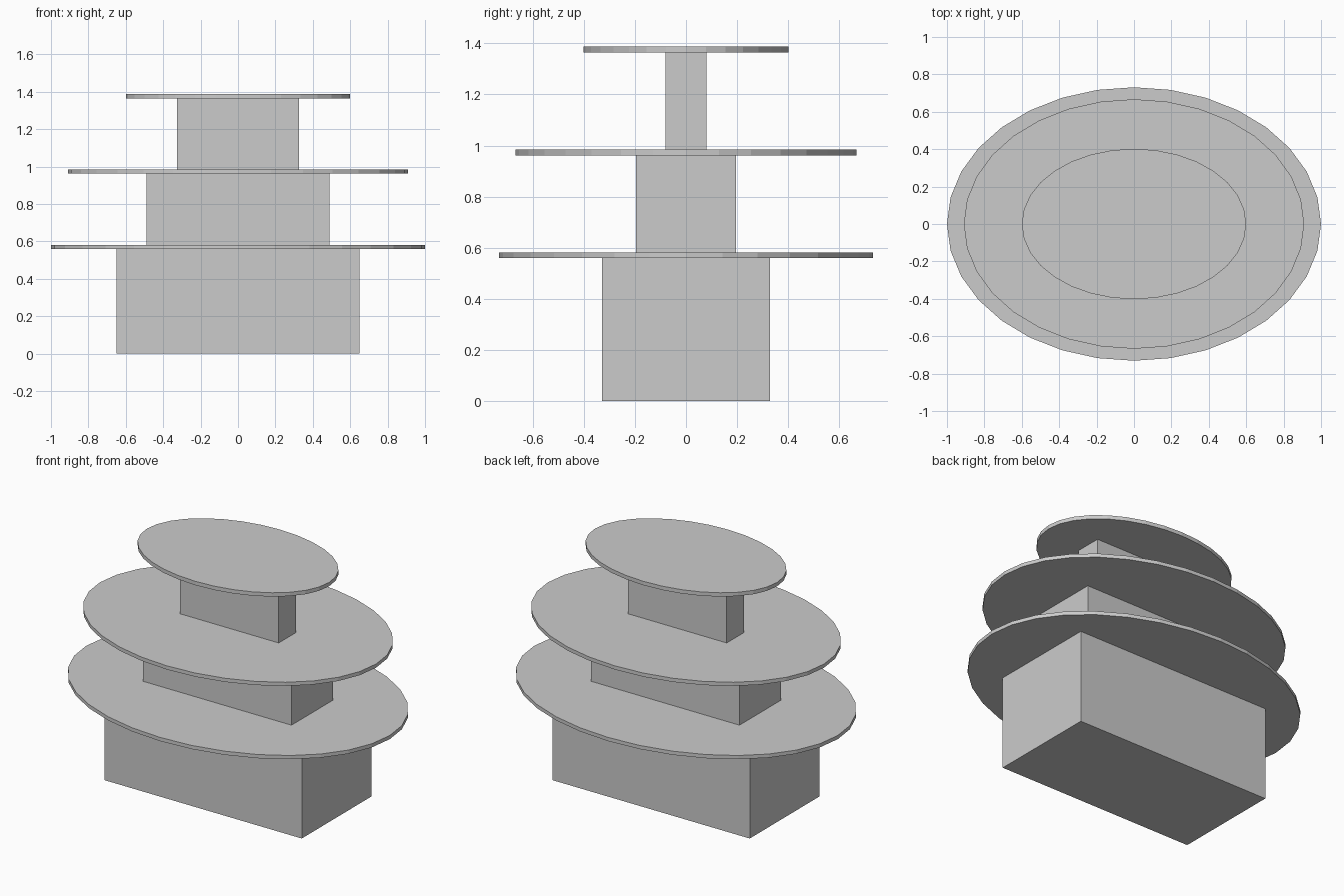
import bpy

if "Cube" in bpy.data.objects:
    bpy.data.objects.remove(bpy.data.objects["Cube"])


def add_block(name, half_x, half_y, z0, z1):
    bpy.ops.mesh.primitive_cube_add(size=2, location=(0, 0, (z0 + z1) / 2))
    finish(name, (half_x, half_y, (z1 - z0) / 2))


def add_disc(name, rx, ry, z0, z1):
    bpy.ops.mesh.primitive_cylinder_add(vertices=32, radius=1, depth=2,
                                        location=(0, 0, (z0 + z1) / 2))
    finish(name, (rx, ry, (z1 - z0) / 2))


def finish(name, scale):
    obj = bpy.context.object
    obj.name = name
    obj.scale = scale
    bpy.ops.object.transform_apply(location=False, rotation=False, scale=True)


# Each tier: box half sizes, ellipse radii, box bottom, disc bottom, disc top
tiers = [
    ("lower", 0.65, 0.328, 1.0, 0.731, 0.0, 0.56, 0.582),
    ("middle", 0.49, 0.196, 0.91, 0.667, 0.582, 0.962, 0.984),
    ("upper", 0.325, 0.081, 0.60, 0.402, 0.984, 1.364, 1.387),
]
for label, bx, by, rx, ry, z0, z1, z2 in tiers:
    add_block(label + "_block", bx, by, z0, z1)
    add_disc(label + "_oval_plate", rx, ry, z1, z2)
